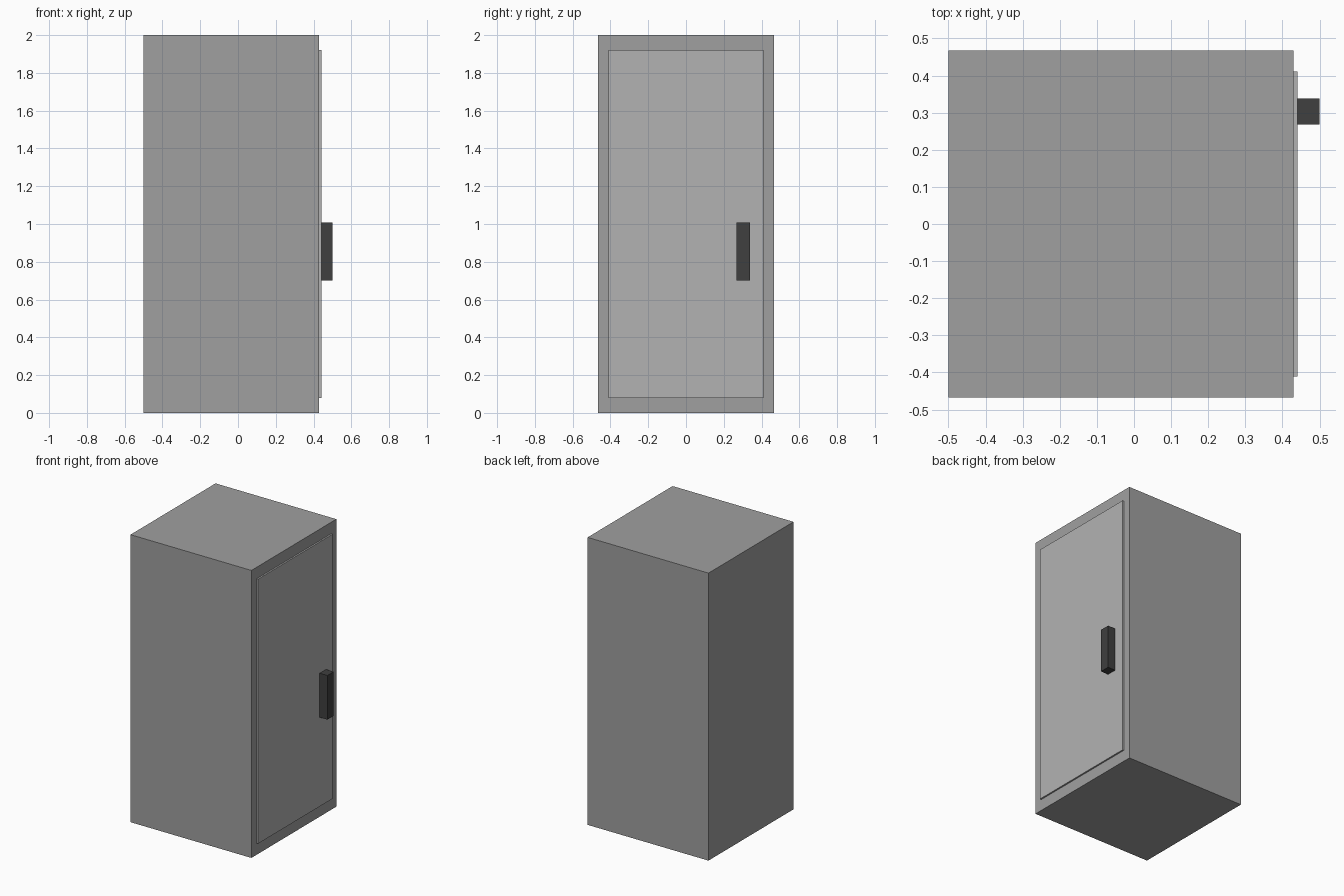
import bpy
import bmesh
from mathutils import Vector

if "Cube" in bpy.data.objects:
    bpy.data.objects.remove(bpy.data.objects["Cube"])


def grey(name, v):
    mat = bpy.data.materials.new(name)
    mat.diffuse_color = (v, v, v, 1)
    mat.use_nodes = True
    mat.node_tree.nodes["Principled BSDF"].inputs["Base Color"].default_value = mat.diffuse_color
    return mat


def box(name, lo, hi, mat):
    """Axis-aligned box between two opposite corners."""
    lo, hi = Vector(lo), Vector(hi)
    bm = bmesh.new()
    bmesh.ops.create_cube(bm, size=1)
    bmesh.ops.scale(bm, vec=hi - lo, verts=bm.verts)
    mesh = bpy.data.meshes.new(name)
    bm.to_mesh(mesh)
    bm.free()
    mesh.materials.append(mat)
    obj = bpy.data.objects.new(name, mesh)
    obj.location = (lo + hi) / 2
    bpy.context.collection.objects.link(obj)
    return obj


# Cabinet body
box("cabinet_body", (-0.5, -0.467, 0), (0.43, 0.467, 2), grey("body_grey", 0.35))
# Thin raised door on the +x side
box("door_panel", (0.43, -0.411, 0.08), (0.441, 0.411, 1.92), grey("door_grey", 0.45))
# Upright block handle
box("door_handle", (0.441, 0.268, 0.7), (0.5, 0.338, 1.007), grey("handle_dark", 0.05))
